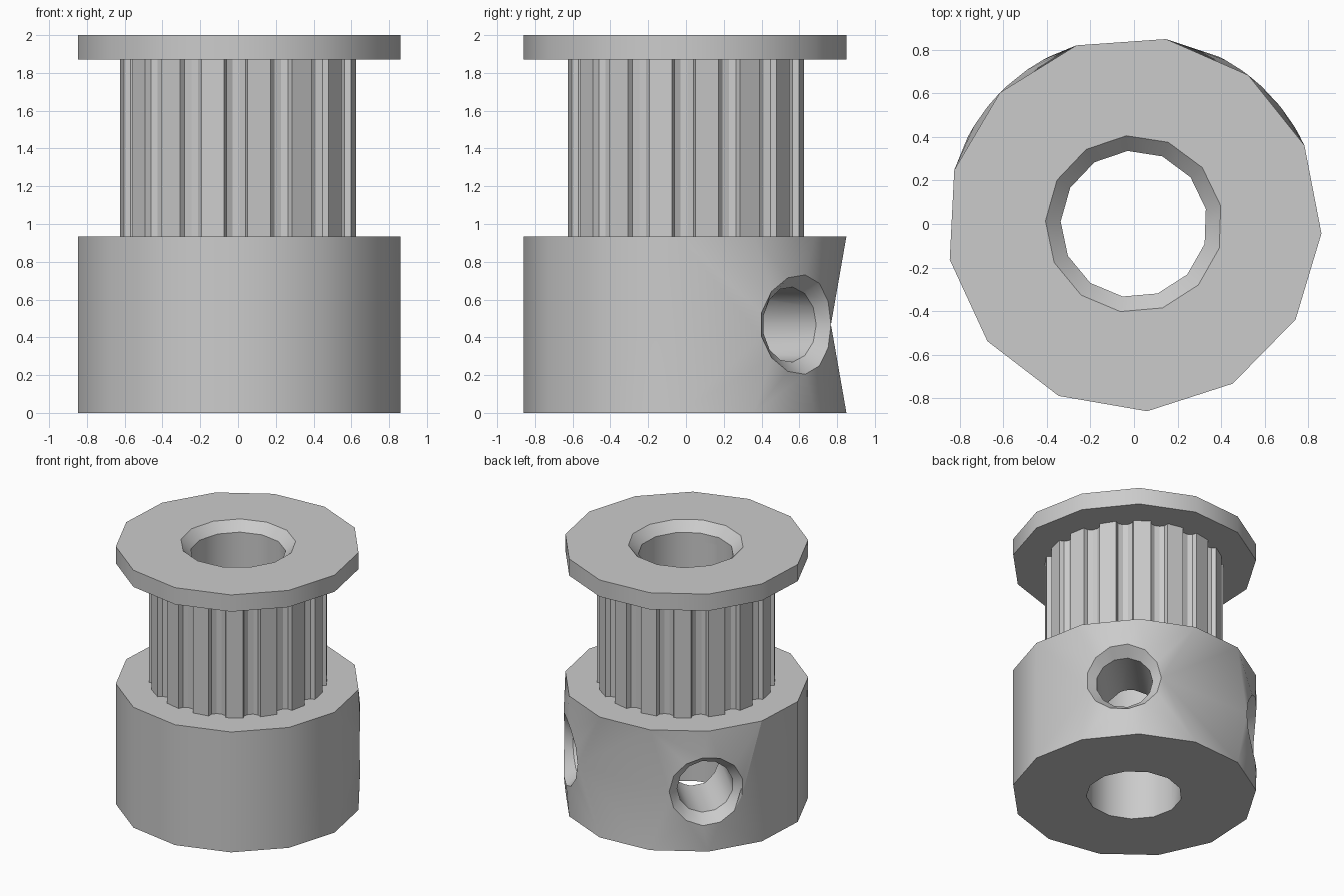
import bpy, bmesh, math
from mathutils import Vector

if "Cube" in bpy.data.objects:
    bpy.data.objects.remove(bpy.data.objects["Cube"], do_unlink=True)

SIDES = 13
STEP = 2 * math.pi / SIDES
RADIUS, HUB_TOP, FLANGE_BASE, TOP = 0.862, 0.935, 1.87, 2.0
RIM_PHASE, BORE_PHASE = math.radians(-2.9), math.radians(11.9)
HOLE_R, SCREW_R = 0.265, 0.2

grey = bpy.data.materials.new("plain grey")
grey.use_nodes = True
grey.diffuse_color = (0.6, 0.6, 0.6, 1)
grey.node_tree.nodes["Principled BSDF"].inputs["Base Color"].default_value = (0.6, 0.6, 0.6, 1)


def polygon(r, phase):
    return [(r * math.cos(phase + i * STEP), r * math.sin(phase + i * STEP)) for i in range(SIDES)]


def add_ring(bm, outline, z):
    return [bm.verts.new((x, y, z)) for x, y in outline]


def bridge(bm, a, b):
    n = len(a)
    for i in range(n):
        j = (i + 1) % n
        bm.faces.new((a[i], a[j], b[j], b[i]))


def loft(bm, sections):
    """Closed solid through a stack of (outline, z) sections."""
    rings = [add_ring(bm, o, z) for o, z in sections]
    for a, b in zip(rings, rings[1:]):
        bridge(bm, a, b)
    bm.faces.new(rings[0])
    bm.faces.new(rings[-1])


def make_object(name, bm):
    bmesh.ops.recalc_face_normals(bm, faces=bm.faces)
    mesh = bpy.data.meshes.new(name)
    bm.to_mesh(mesh)
    bm.free()
    mesh.materials.append(grey)
    obj = bpy.data.objects.new(name, mesh)
    bpy.context.collection.objects.link(obj)
    return obj


def screw_hole(bm, azimuth, side, chain):
    """Countersunk radial hole, its mouth stitched to the outer chain of rim vertices."""
    axis = Vector((math.cos(azimuth), math.sin(azimuth), 0))
    across = Vector((-axis.y, axis.x, 0)) * side
    mid = Vector((0, 0, HUB_TOP / 2))

    def ring(r, depth=None):
        verts = []
        for k in range(SIDES):
            u, v = r * math.cos(k * STEP), r * math.sin(k * STEP)
            d = depth or math.sqrt(RADIUS ** 2 - u * u)
            verts.append(bm.verts.new(mid + axis * d + across * u + Vector((0, 0, v))))
        return verts

    mouth, neck, end = ring(HOLE_R), ring(SCREW_R, 0.775), ring(SCREW_R, 0.24)
    bridge(bm, mouth, neck)
    bridge(bm, neck, end)
    bm.faces.new(end)

    def turn(v):
        swing = (math.atan2(v.co.y, v.co.x) - azimuth) * side * RADIUS
        return math.atan2(v.co.z - mid.z, swing) % (2 * math.pi)

    # Stitch the mouth and the chain by their angle about the hole centre
    i = j = 0
    while i < len(chain) - 1 or j < SIDES:
        next_outer = turn(chain[i + 1]) if i < len(chain) - 1 else 99
        next_inner = (j + 1) * STEP if j < SIDES else 99
        if next_outer < next_inner:
            bm.faces.new((chain[i], chain[i + 1], mouth[j % SIDES]))
            i += 1
        else:
            bm.faces.new((chain[i], mouth[(j + 1) % SIDES], mouth[j]))
            j += 1
    return mouth[0]


# Hub with two screw holes at the back
rim = polygon(RADIUS, RIM_PHASE)
bm = bmesh.new()
low, high = add_ring(bm, rim, 0), add_ring(bm, rim, HUB_TOP)
bm.faces.new(low)
bm.faces.new(high)
for i in range(6, SIDES):
    j = (i + 1) % SIDES
    bm.faces.new((low[i], low[j], high[j], high[i]))
tip_a = screw_hole(bm, math.radians(45), 1, high[3::-1] + low[:4])
tip_b = screw_hole(bm, math.radians(135), -1, high[4:7] + low[6:3:-1])
for edge in (low, high):
    bm.faces.new((tip_a, edge[3], edge[4], tip_b))
hub = make_object("hub", bm)

# Toothed barrel: sixteen rounded grooves
profile = []
for g in range(16):
    a = math.radians(-1 + g * 22.5)
    for k in range(6):
        t = math.pi * k / 5
        r, s = 0.625 - 0.055 * math.sin(t), -0.062 * math.cos(t)
        profile.append((r * math.cos(a) - s * math.sin(a), r * math.sin(a) + s * math.cos(a)))
bm = bmesh.new()
loft(bm, [(profile, HUB_TOP), (profile, FLANGE_BASE)])
barrel = make_object("toothed_barrel", bm)

# Top flange
bm = bmesh.new()
loft(bm, [(rim, FLANGE_BASE), (rim, TOP)])
flange = make_object("top_flange", bm)

# Shaft bore with a chamfered mouth, cut through every part
bm = bmesh.new()
loft(bm, [(polygon(r, BORE_PHASE), z) for r, z in
          ((0.337, -0.1), (0.337, 1.93), (0.407, TOP), (0.457, 2.05))])
cutter = make_object("bore_cutter", bm)
cutter.hide_render = True
for part in (hub, barrel, flange):
    mod = part.modifiers.new("bore", 'BOOLEAN')
    mod.operation, mod.solver, mod.object = 'DIFFERENCE', 'EXACT', cutter
    bpy.ops.object.select_all(action='DESELECT')
    part.select_set(True)
    bpy.context.view_layer.objects.active = part
    bpy.ops.object.modifier_apply(modifier=mod.name)
    bpy.ops.object.shade_smooth_by_angle(angle=math.radians(30))
bpy.data.objects.remove(cutter, do_unlink=True)
